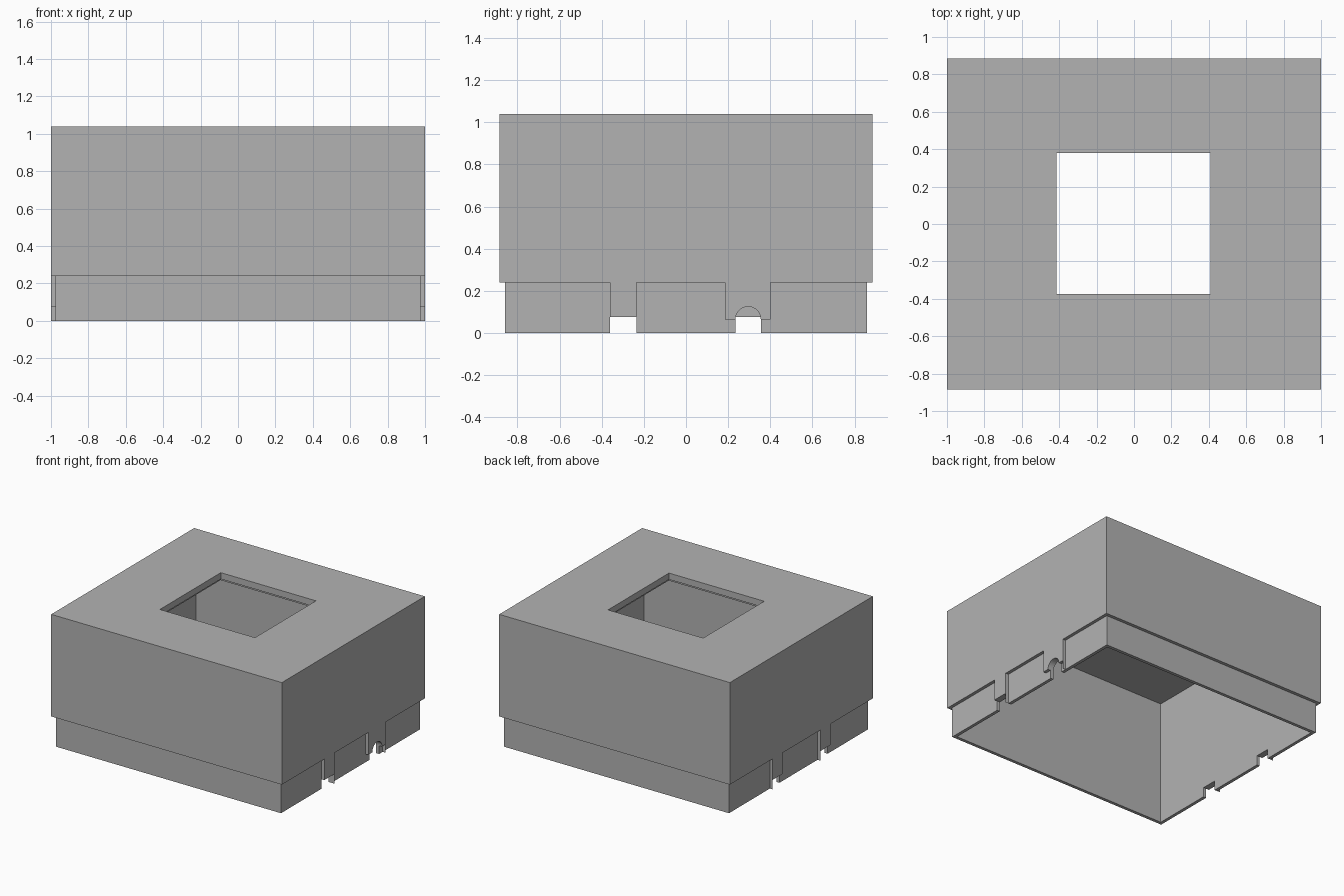
import bpy
import math

# Remove the default cube
cube = bpy.data.objects.get("Cube")
if cube:
    bpy.data.objects.remove(cube, do_unlink=True)

# Single grey material
grey = bpy.data.materials.new("plain_grey")
grey.use_nodes = True
colour = (0.45, 0.45, 0.45, 1)
grey.diffuse_color = colour
grey.node_tree.nodes["Principled BSDF"].inputs["Base Color"].default_value = colour


def box(name, x, y, z):
    """Box from (min, max) ranges on each axis."""
    ranges = (x, y, z)
    bpy.ops.mesh.primitive_cube_add(size=1, location=[(a + b) / 2 for a, b in ranges])
    ob = bpy.context.object
    ob.name = name
    ob.scale = [b - a for a, b in ranges]
    bpy.ops.object.transform_apply(location=True, rotation=True, scale=True)
    return ob


def cut(target, cutter):
    """Subtract the cutter from the target, then discard it."""
    cutter.hide_render = True
    bpy.context.view_layer.objects.active = target
    mod = target.modifiers.new("cut", "BOOLEAN")
    mod.operation = "DIFFERENCE"
    mod.solver = "EXACT"
    mod.object = cutter
    bpy.ops.object.modifier_apply(modifier=mod.name)
    bpy.data.objects.remove(cutter, do_unlink=True)


def side(sign, inner):
    """X range of a cutter running from the wall to outside the cover."""
    return tuple(sorted((sign * inner, sign * 1.1)))


HALF_Y, TOP, LEDGE = 0.885, 1.04, 0.24
LIP_X, LIP_Y = 0.975, 0.86
BELOW = -0.1

# Hollow cover, open underneath
cover = box("box_cover", (-1, 1), (-HALF_Y, HALF_Y), (0, TOP))
cut(cover, box("cavity", (-0.95, 0.95), (-0.835, 0.835), (BELOW, 0.975)))

# Window in the top, slightly wider on the inside
cut(cover, box("window", (-0.415, 0.41), (-0.375, 0.38), (0.9, 1.1)))
cut(cover, box("window_rebate", (-0.425, 0.42), (-0.385, 0.39), (0.9, 0.99)))

# Recessed lip along front and back
for s in (-1, 1):
    y = tuple(sorted((s * LIP_Y, s * 1.1)))
    cut(cover, box("lip_cut", (-1.1, 1.1), y, (BELOW, LEDGE)))

# Recessed lip along the sides, leaving hanging tabs over the slots
slot_a, slot_b, wide_tab = (-0.36, -0.235), (0.235, 0.355), (0.185, 0.40)
for s, tabs in ((1, (slot_a, wide_tab)), (-1, (slot_a, slot_b))):
    edges = [-1.1, *tabs[0], *tabs[1], 1.1]
    for y in zip(edges[::2], edges[1::2]):
        cut(cover, box("lip_cut", side(s, LIP_X), y, (BELOW, LEDGE)))

# Square slots under the narrow tabs
for s, y in ((1, slot_a), (-1, slot_a), (-1, slot_b)):
    cut(cover, box("slot", side(s, 0.9), y, (BELOW, 0.075)))

# Arched cable slot through the wide tab
cut(cover, box("tab_underside", side(1, LIP_X), wide_tab, (BELOW, 0.065)))
bpy.ops.mesh.primitive_cylinder_add(vertices=48, radius=0.06, depth=0.2,
                                    location=(1, 0.295, 0.065),
                                    rotation=(0, math.pi / 2, 0))
cut(cover, bpy.context.object)
cut(cover, box("arch_slot", side(1, 0.9), slot_b, (BELOW, 0.065)))

# Finish: colour and shading
cover.data.materials.clear()
cover.data.materials.append(grey)
for face in cover.data.polygons:
    face.material_index = 0
bpy.ops.object.select_all(action="DESELECT")
cover.select_set(True)
bpy.context.view_layer.objects.active = cover
bpy.ops.object.shade_smooth_by_angle(angle=math.radians(30))
